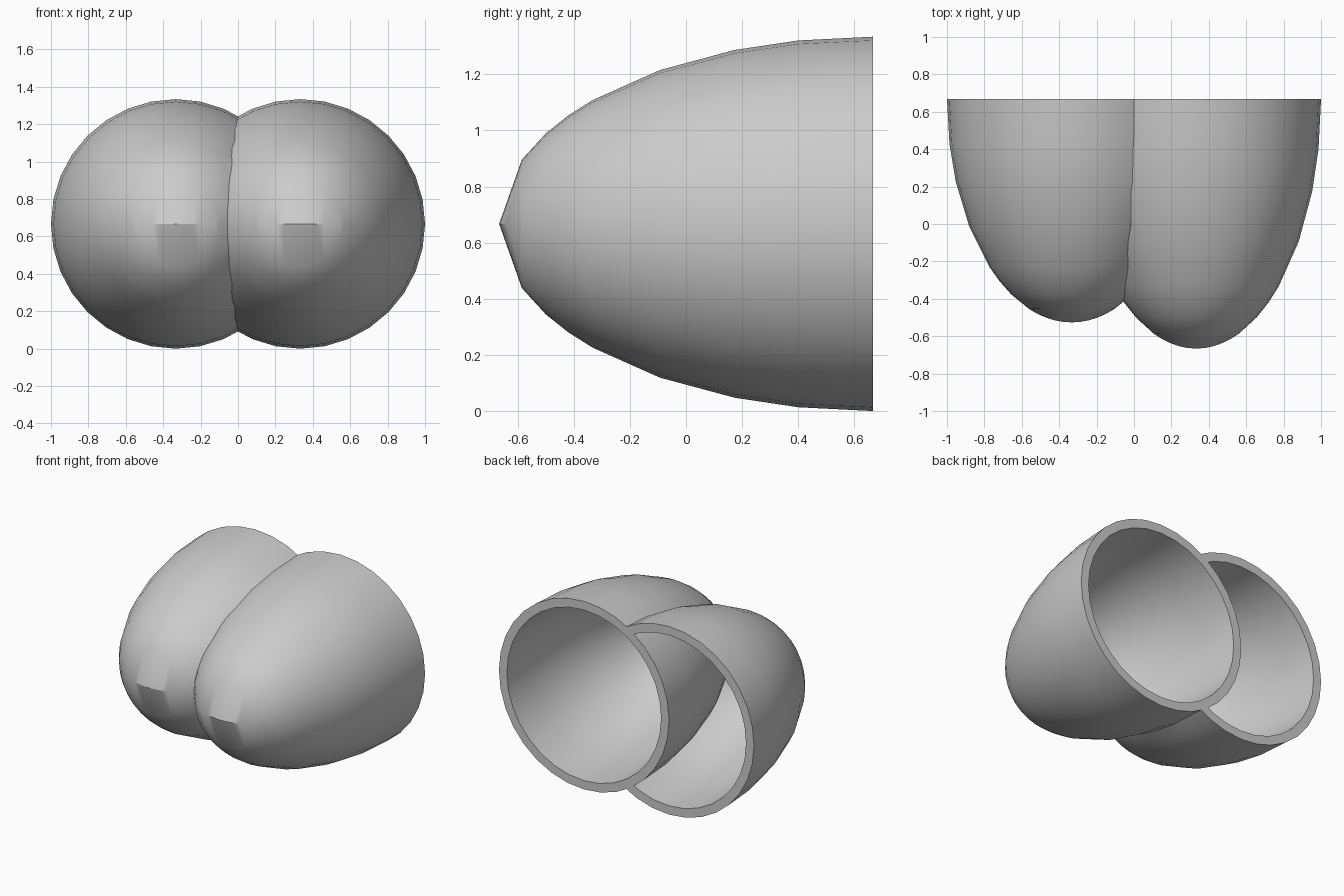
import bpy, bmesh, math

cube = bpy.data.objects.get("Cube")
if cube:
    bpy.data.objects.remove(cube, do_unlink=True)

RADIUS, WALL, SEGMENTS = 0.667, 0.062, 32
BACK = MID = 0.667
# Distance from the rim towards the tip, as a share of the depth
STEPS = (0, 0.2, 0.37, 0.57, 0.75, 0.815, 0.875, 0.939)

grey = bpy.data.materials.new("plain grey")
grey.use_nodes = True
colour = (0.6, 0.6, 0.6, 1)
grey.diffuse_color = colour
grey.node_tree.nodes["Principled BSDF"].inputs["Base Color"].default_value = colour


def add_dome(bm, cx, radius, depth):
    """Half ellipsoid whose tip is pinched into a level ridge; returns its rim."""
    rings = []
    for t in STEPS:
        r = radius * math.sqrt(1 - t * t)
        ring = []
        for i in range(SEGMENTS):
            a = 2 * math.pi * i / SEGMENTS
            ring.append(bm.verts.new((cx + r * math.cos(a), BACK - t * depth,
                                      MID + r * math.sin(a))))
        rings.append(ring)
    for a, b in zip(rings, rings[1:]):
        for i in range(SEGMENTS):
            j = (i + 1) % SEGMENTS
            bm.faces.new((a[i], a[j], b[j], b[i]))
    # Ridge across the tip, shared by the upper and lower halves
    last, half = rings[-1], SEGMENTS // 2
    ridge = [last[0]]
    for i in range(1, half):
        x = last[i].co.x - cx
        y = BACK - depth * math.sqrt(1 - (x / radius) ** 2)
        ridge.append(bm.verts.new((cx + x, y, MID)))
    ridge.append(last[half])
    for side in (1, -1):
        for i in range(half):
            quad = (last[side * i], last[side * (i + 1)], ridge[i + 1], ridge[i])
            bm.faces.new(list(dict.fromkeys(quad)))
    return rings[0]


def make_object(name, bm):
    bmesh.ops.recalc_face_normals(bm, faces=bm.faces)
    mesh = bpy.data.meshes.new(name)
    bm.to_mesh(mesh)
    bm.free()
    mesh.materials.append(grey)
    obj = bpy.data.objects.new(name, mesh)
    bpy.context.collection.objects.link(obj)
    return obj


def make_cup(name, cx, depth):
    bm = bmesh.new()
    outer = add_dome(bm, cx, RADIUS, depth)
    inner = add_dome(bm, cx, RADIUS - WALL, depth - WALL)
    for i in range(SEGMENTS):
        j = (i + 1) % SEGMENTS
        bm.faces.new((outer[i], outer[j], inner[j], inner[i]))
    return make_object(name, bm)


def make_plug(name, cx, depth):
    """Solid dome, extended past the rim, for cutting the neighbouring cup."""
    bm = bmesh.new()
    rim = add_dome(bm, cx, RADIUS, depth)
    end = [bm.verts.new(v.co) for v in rim]
    for v in end:
        v.co.y += 0.2
    for i in range(SEGMENTS):
        j = (i + 1) % SEGMENTS
        bm.faces.new((rim[i], rim[j], end[j], end[i]))
    bm.faces.new(end)
    return make_object(name, bm)


def select_only(obj):
    bpy.ops.object.select_all(action="DESELECT")
    obj.select_set(True)
    bpy.context.view_layer.objects.active = obj


left_cup = make_cup("left_cup", 0.333, 1.333)
right_cup = make_cup("right_cup", -0.333, 1.193)

# The left cup stays whole; the right cup is trimmed where they overlap
plug = make_plug("trim_plug", 0.333, 1.333)
plug.hide_render = True
trim = right_cup.modifiers.new("trim", "BOOLEAN")
trim.operation, trim.solver, trim.object = "DIFFERENCE", "EXACT", plug
select_only(right_cup)
bpy.ops.object.modifier_apply(modifier="trim")
bpy.data.objects.remove(plug, do_unlink=True)

for cup in (left_cup, right_cup):
    select_only(cup)
    bpy.ops.object.shade_smooth_by_angle(angle=math.radians(30))
